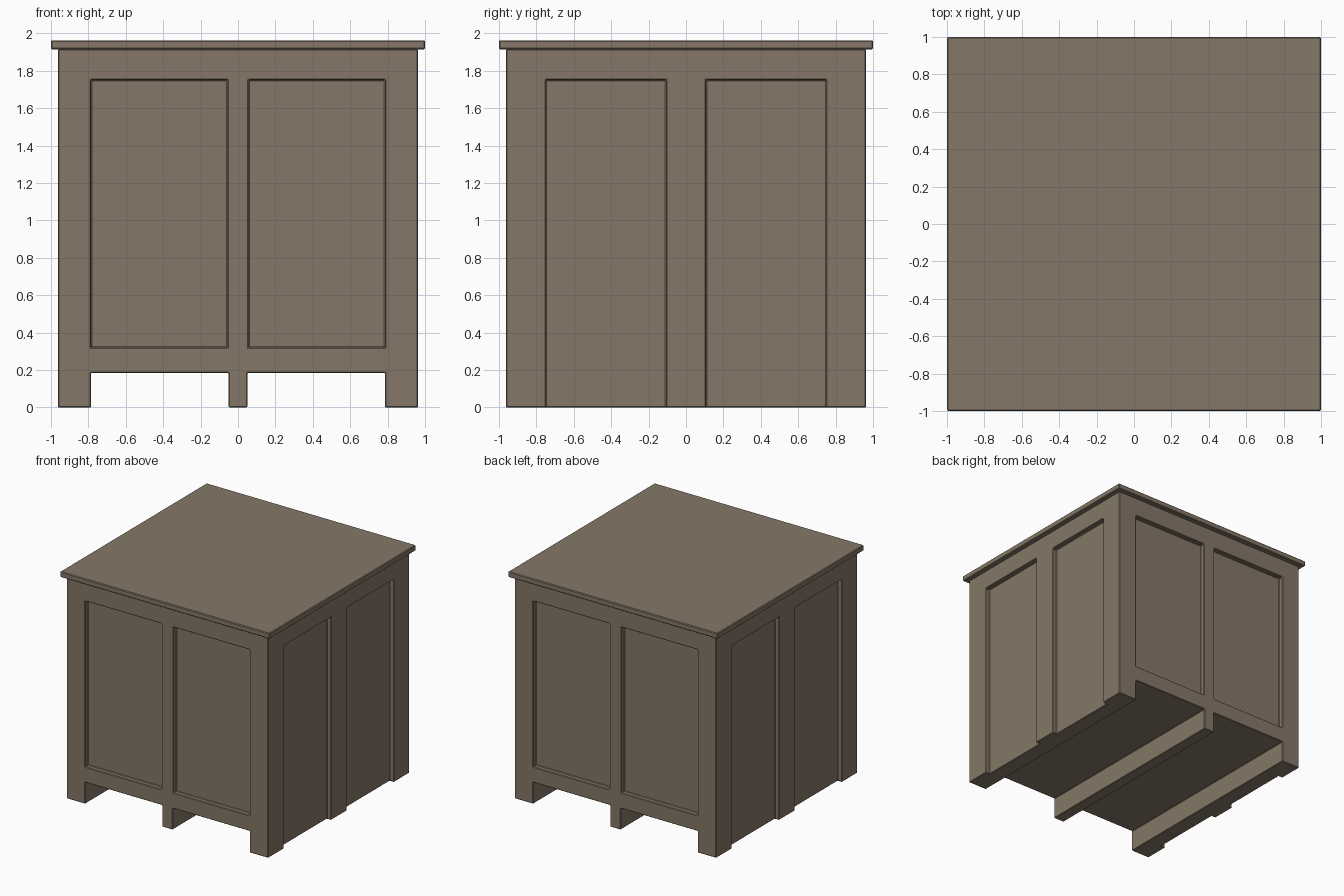
import bpy, bmesh
from mathutils import Matrix

if "Cube" in bpy.data.objects:
    bpy.data.objects.remove(bpy.data.objects["Cube"])

wood = bpy.data.materials.new("grey_brown_wood")
wood.diffuse_color = (0.235, 0.187, 0.135, 1)
wood.use_nodes = True
wood.node_tree.nodes["Principled BSDF"].inputs["Base Color"].default_value = wood.diffuse_color


def add_boxes(name, boxes):
    """One mesh object from (x0, x1, y0, y1, z0, z1) boxes."""
    bm = bmesh.new()
    for x0, x1, y0, y1, z0, z1 in boxes:
        m = (Matrix.Translation(((x0 + x1) / 2, (y0 + y1) / 2, (z0 + z1) / 2))
             @ Matrix.Diagonal((x1 - x0, y1 - y0, z1 - z0, 1)))
        bmesh.ops.create_cube(bm, size=1, matrix=m)
    me = bpy.data.meshes.new(name)
    bm.to_mesh(me)
    bm.free()
    me.materials.append(wood)
    ob = bpy.data.objects.new(name, me)
    bpy.context.collection.objects.link(ob)
    return ob


def bevel(ob, width):
    mod = ob.modifiers.new("soft_edges", 'BEVEL')
    mod.width = width
    mod.segments = 1
    mod.limit_method = 'ANGLE'


W, DEPTH, TOP = 0.963, 0.04, 1.915

# crate body
body = add_boxes("crate_body", [(-W, W, -W, W, 0, TOP)])

# cutters: panel recesses on all four sides and the fork tunnels below
cuts = []
for s in (-1, 1):
    inner = W - DEPTH
    for t in (-1, 1):
        x0, x1 = sorted((t * 0.057, t * 0.785))
        y0, y1 = sorted((s * inner, s * 1.2))
        cuts.append((x0, x1, y0, y1, 0.32, 1.75))       # front / back panels
        px0, px1 = sorted((s * inner, s * 1.2))
        py0, py1 = sorted((t * 0.107, t * 0.75))
        cuts.append((px0, px1, py0, py1, -0.2, 1.75))   # side panels
    x0, x1 = sorted((s * 0.05, s * 0.785))
    cuts.append((x0, x1, -1.3, 1.3, -0.2, 0.185))       # tunnels
cutter = add_boxes("panel_cutter", cuts)
cutter.hide_render = True

mod = body.modifiers.new("cut_panels", 'BOOLEAN')
mod.operation = 'DIFFERENCE'
mod.solver = 'EXACT'
mod.object = cutter
bpy.context.view_layer.update()
deps = bpy.context.evaluated_depsgraph_get()
cut_mesh = bpy.data.meshes.new_from_object(body.evaluated_get(deps))
body.modifiers.clear()
body.data = cut_mesh
bpy.data.objects.remove(cutter)
bevel(body, 0.005)

# overhanging lid
lid = add_boxes("crate_lid", [(-1, 1, -1, 1, TOP, 1.963)])
bevel(lid, 0.006)
